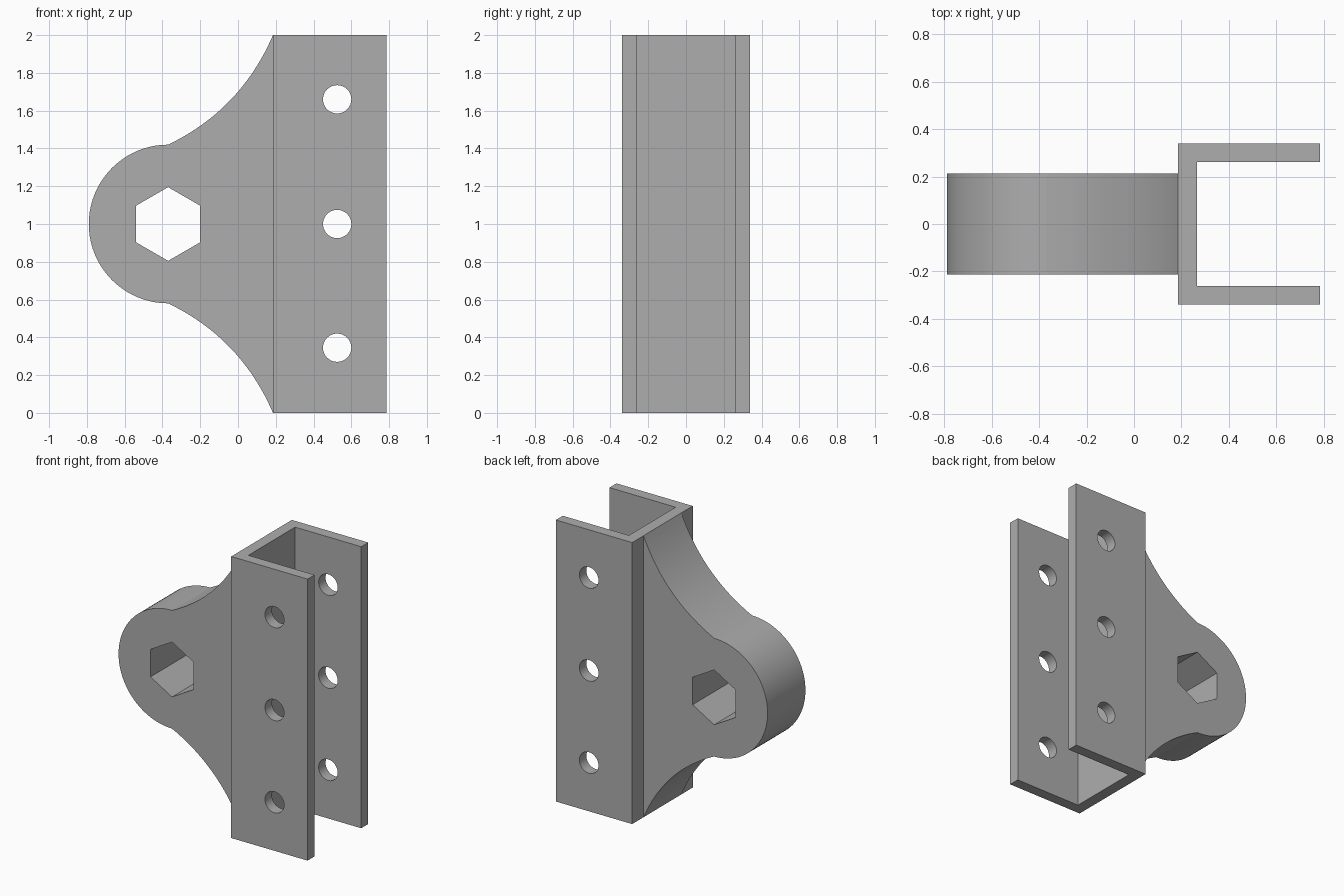
import bpy
import bmesh
from math import sin, cos, pi, radians
from mathutils import Vector

cube = bpy.data.objects.get("Cube")
if cube:
    bpy.data.objects.remove(cube)

grey = bpy.data.materials.new("plain grey")
grey.use_nodes = True
colour = (0.42, 0.42, 0.42, 1)
grey.diffuse_color = colour
grey.node_tree.nodes["Principled BSDF"].inputs["Base Color"].default_value = colour


def prism(name, outline, start, depth):
    """Extrude a closed outline of 3D points along depth."""
    bm = bmesh.new()
    start, depth = Vector(start), Vector(depth)
    face = bm.faces.new([bm.verts.new(Vector(p) + start) for p in outline])
    new = bmesh.ops.extrude_face_region(bm, geom=[face], use_keep_orig=True)
    moved = [g for g in new["geom"] if isinstance(g, bmesh.types.BMVert)]
    bmesh.ops.translate(bm, verts=moved, vec=depth)
    bmesh.ops.recalc_face_normals(bm, faces=bm.faces)
    mesh = bpy.data.meshes.new(name)
    bm.to_mesh(mesh)
    bm.free()
    mesh.materials.append(grey)
    obj = bpy.data.objects.new(name, mesh)
    bpy.context.collection.objects.link(obj)
    return obj


def arc(x, z, radius, a0, a1, steps):
    """Points of an arc in the XZ plane, angles in radians."""
    angles = [a0 + (a1 - a0) * i / steps for i in range(steps + 1)]
    return [(x + radius * cos(a), 0, z + radius * sin(a)) for a in angles]


def bore(target, x, z, radius, sides):
    """Cut a hole straight through along y."""
    outline = arc(x, z, radius, pi / 2, pi / 2 + 2 * pi, sides)[:-1]
    cutter = prism("cutter", outline, (0, -1, 0), (0, 2, 0))
    cutter.hide_render = True
    mod = target.modifiers.new("hole", "BOOLEAN")
    mod.operation, mod.solver, mod.object = "DIFFERENCE", "EXACT", cutter
    bpy.context.view_layer.objects.active = target
    bpy.ops.object.modifier_apply(modifier=mod.name)
    bpy.data.objects.remove(cutter)


def smooth(obj):
    bpy.ops.object.select_all(action="DESELECT")
    obj.select_set(True)
    bpy.context.view_layer.objects.active = obj
    bpy.ops.object.shade_smooth_by_angle(angle=radians(20))


# Lug: round nose flaring through concave arcs to the channel's full height
nose_x, mid_z, nose_r, back_x = -0.37, 1.0, 0.42, 0.185
tip, end = Vector((nose_x, 0, mid_z + nose_r)), Vector((back_x, 0, 2))
chord = end - tip
out = Vector((chord.z, 0, -chord.x)).normalized()
bulge = 0.075
flare = []
for i in range(1, 25):
    t = i / 24
    flare.append(tip + chord * t + out * bulge * 4 * t * (1 - t))
lower = [(p.x, 0, 2 * mid_z - p.z) for p in reversed(flare)]
nose = arc(nose_x, mid_z, nose_r, 1.5 * pi, 0.5 * pi, 40)
lug = prism("lug", lower + nose + flare, (0, -0.2125, 0), (0, 0.425, 0))
bore(lug, nose_x, mid_z, 0.195, 6)
smooth(lug)

# Channel: U section open towards +x, with three cross holes
outer, inner, web, lip = 0.34, 0.262, 0.265, 0.785
half = [(lip, inner, 0), (lip, outer, 0), (back_x, outer, 0)]
section = [(web, inner, 0)] + half
section += [(x, -y, 0) for x, y, z in reversed(section)]
channel = prism("channel", section, (0, 0, 0), (0, 0, 2))
for z in (0.345, 1.0, 1.66):
    bore(channel, 0.525, z, 0.075, 32)
smooth(channel)
